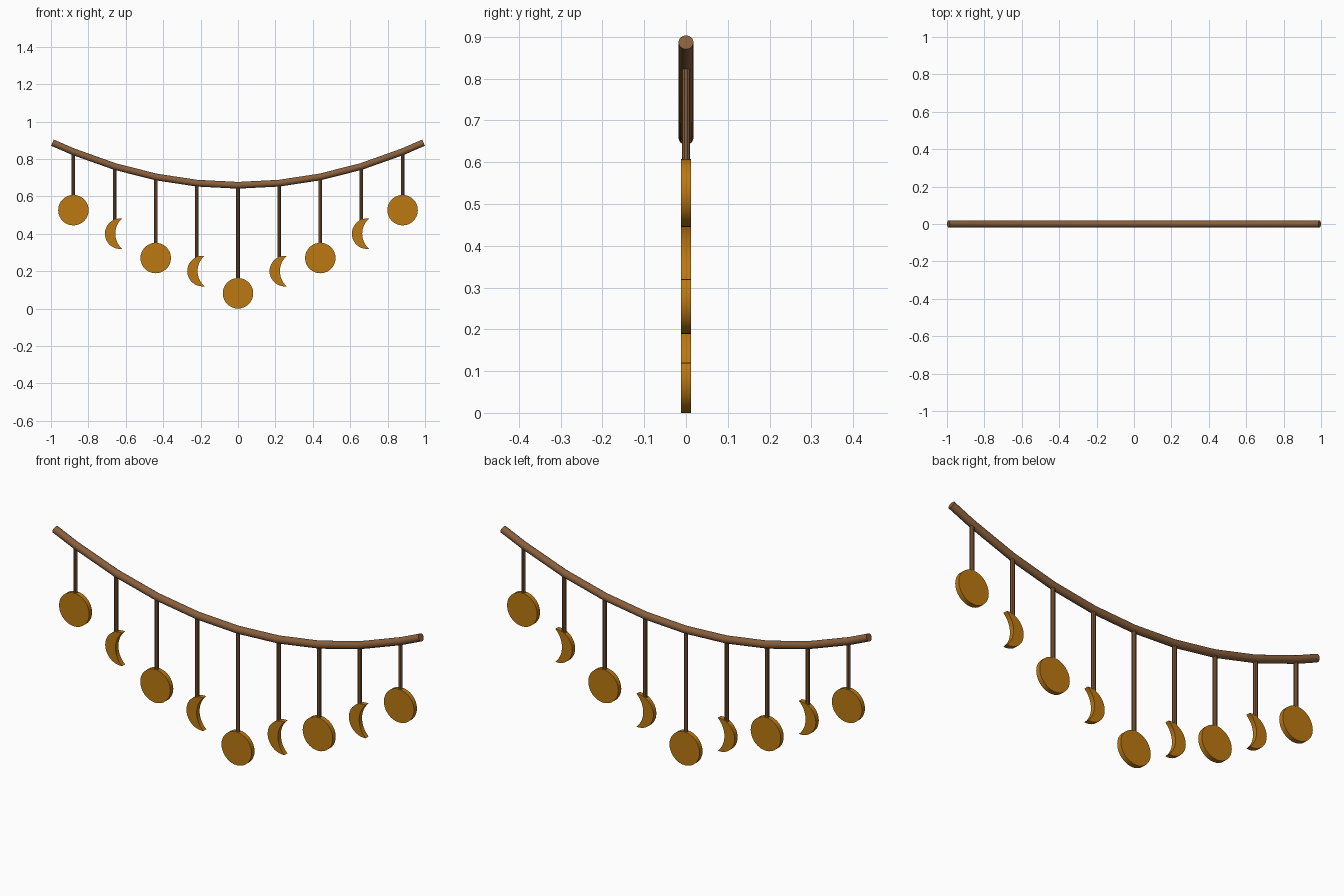
import bpy, bmesh, math
from mathutils import Vector

if "Cube" in bpy.data.objects:
    bpy.data.objects.remove(bpy.data.objects["Cube"])

R, T = 0.0815, 0.0115      # charm radius and half thickness


def material(name, rgb):
    m = bpy.data.materials.new(name)
    m.diffuse_color = (*rgb, 1)
    m.use_nodes = True
    m.node_tree.nodes["Principled BSDF"].inputs["Base Color"].default_value = m.diffuse_color
    return m


wood = material("brown_wood", (0.25, 0.115, 0.045))
gold = material("gold", (0.50, 0.19, 0.006))


def add_object(name, bm, mat):
    bmesh.ops.recalc_face_normals(bm, faces=bm.faces)
    me = bpy.data.meshes.new(name)
    bm.to_mesh(me)
    bm.free()
    ob = bpy.data.objects.new(name, me)
    bpy.context.collection.objects.link(ob)
    me.materials.append(mat)
    bpy.ops.object.select_all(action='DESELECT')
    ob.select_set(True)
    bpy.context.view_layer.objects.active = ob
    bpy.ops.object.shade_smooth_by_angle(angle=math.radians(35))
    return ob


def tube(name, pts, r, sides, mat):
    """Capped tube through points in the XZ plane."""
    bm = bmesh.new()
    pts = [Vector(p) for p in pts]
    rings = []
    for i, p in enumerate(pts):
        t = (pts[min(i + 1, len(pts) - 1)] - pts[max(i - 1, 0)]).normalized()
        side = Vector((0, 1, 0))
        up = side.cross(t)
        angles = [2 * math.pi * k / sides for k in range(sides)]
        rings.append([bm.verts.new(p + r * (math.cos(a) * side + math.sin(a) * up)) for a in angles])
    for a, b in zip(rings, rings[1:]):
        for k in range(sides):
            j = (k + 1) % sides
            bm.faces.new((a[k], a[j], b[j], b[k]))
    bm.faces.new(rings[0])
    bm.faces.new(rings[-1])
    return add_object(name, bm, mat)


def plate(name, outline, x, z):
    """Flat charm: XZ outline extruded through its thickness."""
    bm = bmesh.new()
    f = bm.faces.new([bm.verts.new((x + u, -T, z + v)) for u, v in outline])
    new = bmesh.ops.extrude_face_region(bm, geom=[f])["geom"]
    bmesh.ops.translate(bm, vec=(0, 2 * T, 0), verts=[v for v in new if isinstance(v, bmesh.types.BMVert)])
    return add_object(name, bm, gold)


def arc(cx, r, a0, a1, n):
    return [(cx + r * math.cos(a0 + (a1 - a0) * i / n), r * math.sin(a0 + (a1 - a0) * i / n))
            for i in range(n + 1)]


disc = arc(0, R, 0, 2 * math.pi, 32)[:-1]
# Crescent: outer arc on the left, inner arc cut from the right
tip_x, sag = 0.010, 0.036
tip_a = math.acos(tip_x / R)
half = R * math.sin(tip_a)
inner_r = (half ** 2 + sag ** 2) / (2 * sag)
inner_a = math.asin(half / inner_r)
crescent = (arc(0, R, tip_a, 2 * math.pi - tip_a, 20)
            + arc(tip_x - sag + inner_r, inner_r, math.pi + inner_a, math.pi - inner_a, 14)[1:-1])


def cord_z(x):
    return 0.659 + 0.2315 * x * x


# Sagging cord
xs = [0.22 * i for i in range(-4, 5)]
tube("cord", [(x, 0, cord_z(x)) for x in [-0.992] + xs + [0.992]], 0.018, 16, wood)

# Hanging strings with alternating discs and crescents
heights = [R, 0.20, 0.27, 0.40, 0.526]
for i, x in enumerate(xs):
    z = heights[abs(i - 4)]
    tube(f"string_{i + 1}", [(x, 0, z + 0.062), (x, 0, cord_z(x))], 0.010, 10, wood)
    if i % 2:
        plate(f"crescent_{i + 1}", crescent, x + 0.03, z)
    else:
        plate(f"disc_{i + 1}", disc, x, z)
